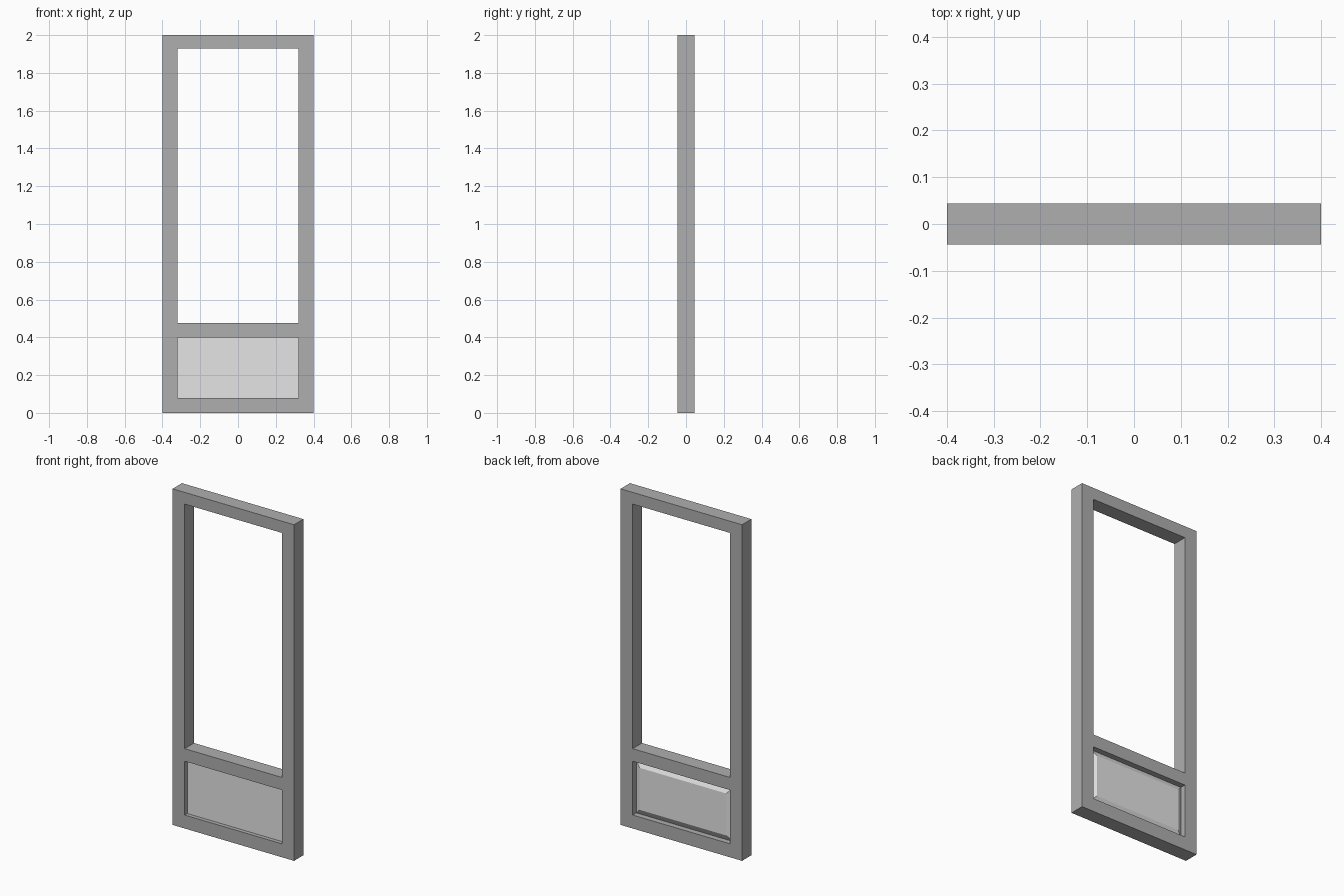
import bpy
import bmesh

# Remove the default cube
cube = bpy.data.objects.get("Cube")
if cube:
    bpy.data.objects.remove(cube, do_unlink=True)


def make_material(name, value):
    mat = bpy.data.materials.new(name)
    mat.use_nodes = True
    colour = (value, value, value, 1)
    mat.diffuse_color = colour
    mat.node_tree.nodes["Principled BSDF"].inputs["Base Color"].default_value = colour
    return mat


FRAME_GREY = make_material("frame grey", 0.43)
PANEL_GREY = make_material("panel light grey", 0.78)

HALF_WIDTH, HALF_DEPTH, HEIGHT = 0.4, 0.044, 2.0
OPENING = 0.32                      # half width of both openings
PANEL_BOTTOM, PANEL_TOP = 0.08, 0.4
WINDOW_BOTTOM, WINDOW_TOP = 0.475, 1.93


def add_object(name, bm, mat):
    bmesh.ops.recalc_face_normals(bm, faces=bm.faces[:])
    mesh = bpy.data.meshes.new(name)
    bm.to_mesh(mesh)
    bm.free()
    mesh.materials.append(mat)
    obj = bpy.data.objects.new(name, mesh)
    bpy.context.collection.objects.link(obj)
    return obj


# Door frame: a grid of cells with two left open, extruded to full depth
xs = (-HALF_WIDTH, -OPENING, OPENING, HALF_WIDTH)
zs = (0, PANEL_BOTTOM, PANEL_TOP, WINDOW_BOTTOM, WINDOW_TOP, HEIGHT)
bm = bmesh.new()
grid = [[bm.verts.new((x, -HALF_DEPTH, z)) for x in xs] for z in zs]
for row in range(len(zs) - 1):
    for col in range(len(xs) - 1):
        if col == 1 and row in (1, 3):
            continue
        bm.faces.new((grid[row][col], grid[row][col + 1],
                      grid[row + 1][col + 1], grid[row + 1][col]))
result = bmesh.ops.extrude_face_region(bm, geom=bm.faces[:], use_keep_orig=True)
moved = [v for v in result["geom"] if isinstance(v, bmesh.types.BMVert)]
bmesh.ops.translate(bm, verts=moved, vec=(0, 2 * HALF_DEPTH, 0))
add_object("door_frame", bm, FRAME_GREY)

# Lower panel: flat on the front, raised with sloping edges on the back
FRONT_Y, EDGE_Y, RAISED_Y, SLOPE = -0.02, 0.01, 0.03, 0.035


def ring(bm, y, inset):
    x, low, high = OPENING - inset, PANEL_BOTTOM + inset, PANEL_TOP - inset
    return [bm.verts.new((px, y, pz)) for px, pz in
            ((-x, low), (x, low), (x, high), (-x, high))]


bm = bmesh.new()
rings = [ring(bm, FRONT_Y, 0), ring(bm, EDGE_Y, 0), ring(bm, RAISED_Y, SLOPE)]
bm.faces.new(rings[0])
bm.faces.new(rings[-1])
for a, b in zip(rings, rings[1:]):
    for i in range(4):
        j = (i + 1) % 4
        bm.faces.new((a[i], a[j], b[j], b[i]))
add_object("lower_panel", bm, PANEL_GREY)
